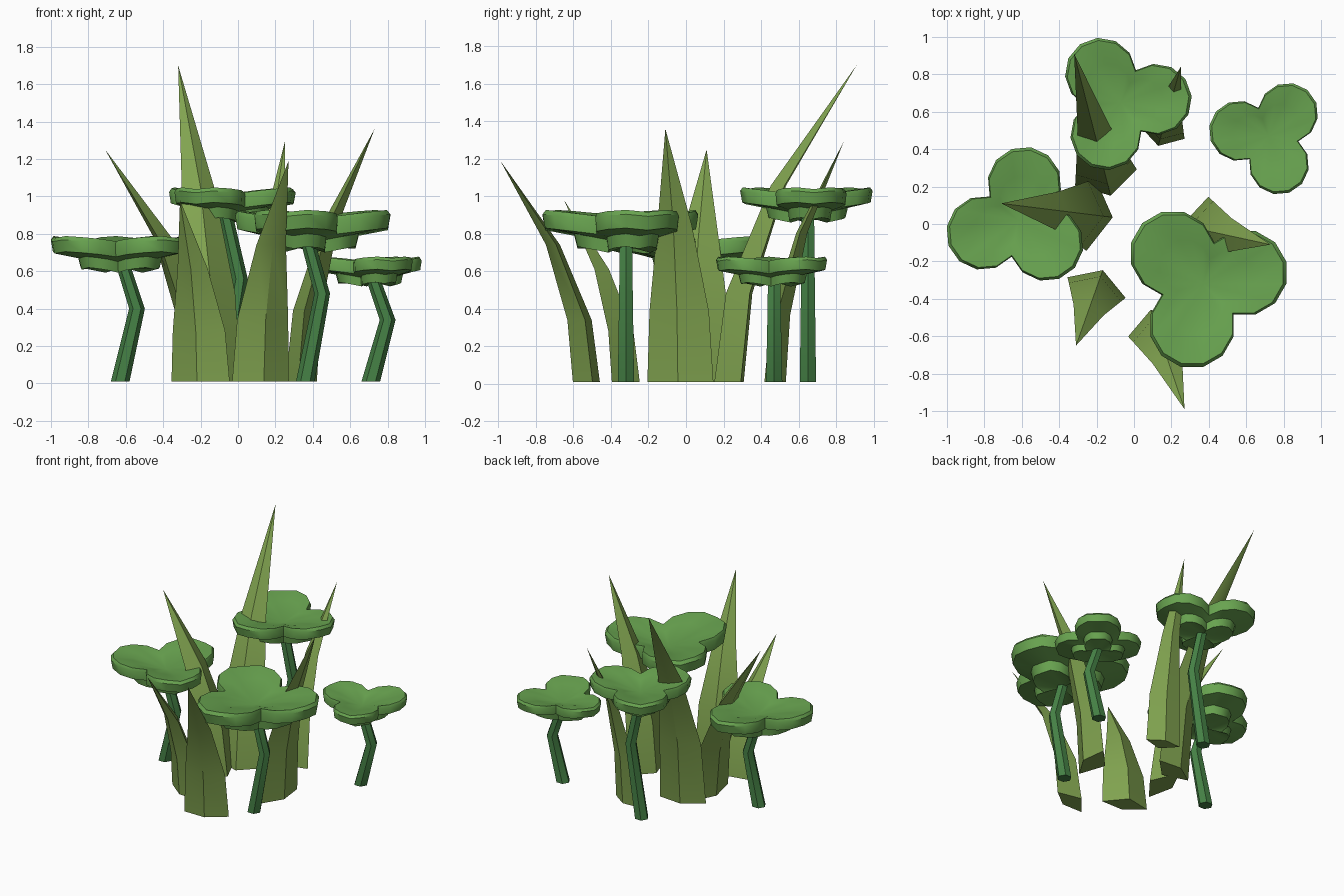
import bpy, bmesh, math
from mathutils import Vector

if "Cube" in bpy.data.objects:
    bpy.data.objects.remove(bpy.data.objects["Cube"])


def material(name, rgb):
    m = bpy.data.materials.new(name)
    m.diffuse_color = (*rgb, 1)
    m.use_nodes = True
    m.node_tree.nodes["Principled BSDF"].inputs["Base Color"].default_value = m.diffuse_color
    return m


LEAF = material("leaf_green", (0.14, 0.37, 0.08))
STEM = material("stem_green", (0.06, 0.22, 0.06))
BLADE = material("blade_green", (0.22, 0.37, 0.08))


def loft(name, rings, mat, angle=35):
    """Skin a list of rings; a one-point ring closes to a tip, others get a cap."""
    bm = bmesh.new()
    vs = [[bm.verts.new(p) for p in r] for r in rings]
    for a, b in zip(vs, vs[1:]):
        n = max(len(a), len(b))
        for i in range(n):
            j = (i + 1) % n
            if len(a) == 1:
                bm.faces.new((a[0], b[j], b[i]))
            elif len(b) == 1:
                bm.faces.new((a[i], a[j], b[0]))
            else:
                bm.faces.new((a[i], a[j], b[j], b[i]))
    for end in (vs[0], vs[-1]):
        if len(end) > 2:
            bm.faces.new(end)
    bmesh.ops.recalc_face_normals(bm, faces=bm.faces)
    me = bpy.data.meshes.new(name)
    bm.to_mesh(me)
    bm.free()
    me.materials.append(mat)
    ob = bpy.data.objects.new(name, me)
    bpy.context.collection.objects.link(ob)
    bpy.ops.object.select_all(action='DESELECT')
    ob.select_set(True)
    bpy.context.view_layer.objects.active = ob
    bpy.ops.object.shade_smooth_by_angle(angle=math.radians(angle))
    return ob


# Three-lobed leaf: three touching circles, cupped, with a smaller tier below
def clover_leaf(name, x, y, top, s, turn):
    outline = []
    for k in range(3):
        d = math.radians(turn + 120 * k)
        for i in range(8):
            a = d + math.radians(-120 + 30 * i)
            px, py = math.cos(d) + math.cos(a), math.sin(d) + math.sin(a)
            sag = 0.3 * (1 - math.hypot(px, py) / 2) + (0.06 if i == 4 else 0)
            outline.append((px * s, py * s, sag * s))

    def ring(k, z):
        return [(x + px * k, y + py * k, top + z * s - sag) for px, py, sag in outline]

    rings = [[(x, y, top - 0.45 * s)],
             ring(0.6, -0.1), ring(0.96, 0), ring(1, -0.1), ring(0.97, -0.42),
             ring(0.62, -0.55), ring(0.58, -0.85),
             [(x, y, top - 0.85 * s)]]
    loft(name, rings, LEAF)


# Six-sided stem with one knee towards +x
def clover_stem(name, x, y, top, knee):
    path = [(x - 0.01, 0.01, 0.05), (x + 0.08, knee, 0.042), (x, top, 0.038)]
    rings = [[(px + r * math.cos(math.pi * i / 3), y + r * math.sin(math.pi * i / 3), z)
              for i in range(6)] for px, z, r in path]
    loft(name, rings, STEM)


clovers = [  # x, y, rim height, lobe radius, turn, knee height
    ("left", -0.62, 0.02, 0.79, 0.198, 80, 0.40),
    ("back", -0.07, 0.65, 1.05, 0.190, 125, 0.56),
    ("right", 0.72, 0.47, 0.68, 0.161, 50, 0.34),
    ("front", 0.37, -0.32, 0.93, 0.230, 135, 0.48),
]
for name, x, y, top, s, turn, knee in clovers:
    clover_leaf(name + "_clover_leaf", x, y, top, s, turn)
    clover_stem(name + "_clover_stem", x, y, top - 0.7 * s, knee)


# Grass blade: diamond section, curving outwards to a point
def grass_blade(name, base, tip, half):
    b, t = Vector((*base, 0.01)), Vector(tip)
    lean = Vector((t.x - b.x, t.y - b.y, 0))
    out = lean.normalized()
    side = Vector((-out.y, out.x, 0))
    rings = []
    for f, w in ((0, 1), (0.28, 0.9), (0.62, 0.52)):
        c = b + lean * f ** 2
        c.z = b.z + (t.z - b.z) * f
        h = half * w
        rings.append([c + side * h, c + out * h * 0.35, c - side * h, c - out * h * 0.6])
    rings.append([t])
    loft(name, rings, BLADE)


blades = [
    ("tall_back_blade", (-0.15, 0.25), (-0.32, 0.91, 1.70), 0.17),
    ("front_blade", (0.12, -0.55), (0.27, -0.99, 1.19), 0.16),
    ("short_front_blade", (-0.20, -0.34), (-0.31, -0.65, 0.98), 0.165),
    ("left_blade", (-0.23, 0.05), (-0.71, 0.11, 1.25), 0.195),
    ("right_blade", (0.36, -0.03), (0.73, -0.11, 1.36), 0.18),
    ("small_back_blade", (0.15, 0.49), (0.25, 0.84, 1.29), 0.125),
]
for args in blades:
    grass_blade(*args)
